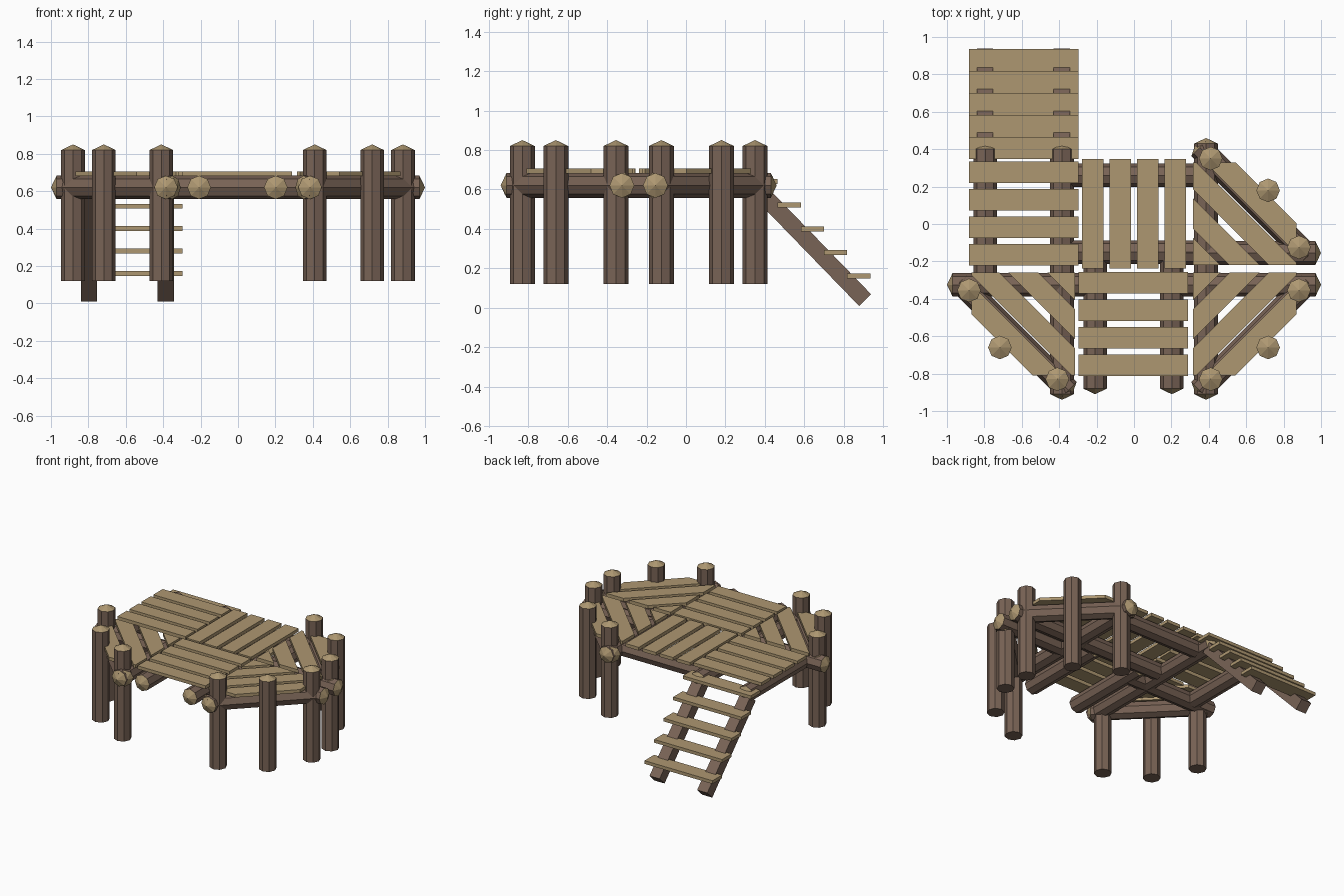
import bpy, bmesh
from math import pi
from mathutils import Vector, Matrix

if "Cube" in bpy.data.objects:
    bpy.data.objects.remove(bpy.data.objects["Cube"])


def material(name, color):
    m = bpy.data.materials.new(name)
    m.use_nodes = True
    m.diffuse_color = (*color, 1)
    m.node_tree.nodes["Principled BSDF"].inputs["Base Color"].default_value = (*color, 1)
    return m


BARK = material("brown bark", (0.19, 0.125, 0.092))
CUT = material("tan cut wood", (0.42, 0.31, 0.165))

RADIUS, TIP = 0.063, 0.03      # logs
BEAM_Z, DECK_Z, THICK = 0.62, 0.68, 0.025
MID_Y = -0.24                  # line the corner decks mirror about


def finish(bm, name, mats):
    bmesh.ops.recalc_face_normals(bm, faces=bm.faces)
    mesh = bpy.data.meshes.new(name)
    bm.to_mesh(mesh)
    bm.free()
    for m in mats:
        mesh.materials.append(m)
    ob = bpy.data.objects.new(name, mesh)
    bpy.context.collection.objects.link(ob)
    return ob


def log(name, start, end, both_tips=True):
    """Eight-sided log from start to end, with pale pointed cut ends."""
    start, end = Vector(start), Vector(end)
    axis = (end - start).normalized()
    lo = start + axis * TIP if both_tips else start
    hi = end - axis * TIP
    bm = bmesh.new()
    bmesh.ops.create_cone(bm, cap_ends=True, segments=8, radius1=RADIUS,
                          radius2=RADIUS, depth=(hi - lo).length)
    caps = [f for f in bm.faces if abs(f.normal.z) > 0.9]
    for f in caps:
        if f.normal.z > 0 or both_tips:
            push = f.normal * TIP
            poked = bmesh.ops.poke(bm, faces=[f])
            poked["verts"][0].co += push
            for face in poked["faces"]:
                face.material_index = 1
    turn = Vector((0, 0, 1)).rotation_difference(axis).to_matrix().to_4x4()
    bm.transform(Matrix.Translation((lo + hi) / 2) @ turn)
    return finish(bm, name, (BARK, CUT))


def box(name, center, size, mat, tilt=0):
    bm = bmesh.new()
    bmesh.ops.create_cube(bm, size=1)
    bm.transform(Matrix.Translation(center) @ Matrix.Rotation(tilt, 4, 'X')
                 @ Matrix.Diagonal((*size, 1)))
    return finish(bm, name, (mat,))


def square_deck(name, cx, cy, along_x):
    """Four parallel planks on two crossing beams."""
    for i in range(4):
        off = (i - 1.5) * 0.147
        at, size = ((cx, cy + off), (0.585, 0.115)) if along_x else ((cx + off, cy), (0.115, 0.585))
        box(name + "_plank", (*at, DECK_Z + THICK / 2), (*size, THICK), CUT)
    for off in (-0.205, 0.205):
        if along_x:
            ends = (cx + off, cy - 0.375, BEAM_Z), (cx + off, cy + 0.375, BEAM_Z)
        else:
            ends = (cx - 0.375, cy + off, BEAM_Z), (cx + 0.375, cy + off, BEAM_Z)
        log(name + "_beam", *ends)


def corner_deck(name, sx, sy):
    """Diagonal planks, three beams and three posts on an outer corner."""
    def at(u, v, z):
        return Vector((sx * u, MID_Y + sy * v, z))

    # planks: the corner square sliced into diagonal strips
    for i in range(4):
        inner = 0.32 + 0.21 * i
        bm = bmesh.new()
        square = ((0.315, 0.02), (0.87, 0.02), (0.87, 0.57), (0.315, 0.57))
        bm.faces.new([bm.verts.new(at(u, v, DECK_Z)) for u, v in square])
        for limit, side in ((inner, -1), (inner + 0.162, 1)):
            bmesh.ops.bisect_plane(bm, geom=bm.verts[:] + bm.edges[:] + bm.faces[:],
                                   plane_co=at(limit / 2, limit / 2, 0),
                                   plane_no=Vector((sx, sy, 0)) * side, clear_outer=True)
        ext = bmesh.ops.extrude_face_region(bm, geom=bm.faces[:])
        for v in ext["geom"]:
            if isinstance(v, bmesh.types.BMVert):
                v.co.z += THICK
        finish(bm, name + "_diagonal_plank", (CUT,))

    log(name + "_cross_beam", at(0.185, 0.085, BEAM_Z), at(1.0, 0.085, BEAM_Z))
    log(name + "_long_beam", at(0.385, -0.11, BEAM_Z), at(0.385, 0.70, BEAM_Z))
    log(name + "_diagonal_beam", at(0.95, 0.05, BEAM_Z), at(0.33, 0.67, BEAM_Z))
    for u, v in ((0.882, 0.115), (0.717, 0.42), (0.41, 0.59)):
        log(name + "_post", at(u, v, 0.12), at(u, v, 0.85), both_tips=False)


square_deck("side_deck", -0.59, 0.057, True)
square_deck("middle_deck", 0.0, 0.055, False)
square_deck("front_deck", -0.003, -0.535, True)

corner_deck("front_right_corner", -1, 1 * -1)
corner_deck("front_left_corner", 1, -1)
corner_deck("back_left_corner", 1, 1)

# stairs: two sloping stringers and five treads
for x in (-0.797, -0.387):
    box("stair_stringer", (x, 0.642, 0.313), (0.087, 0.765, 0.085), BARK, -pi / 4 - 0.015)
for i in range(5):
    box("stair_tread", (-0.59, 0.876 - 0.1175 * i, 0.16 + 0.12 * i), (0.585, 0.117, THICK), CUT)
